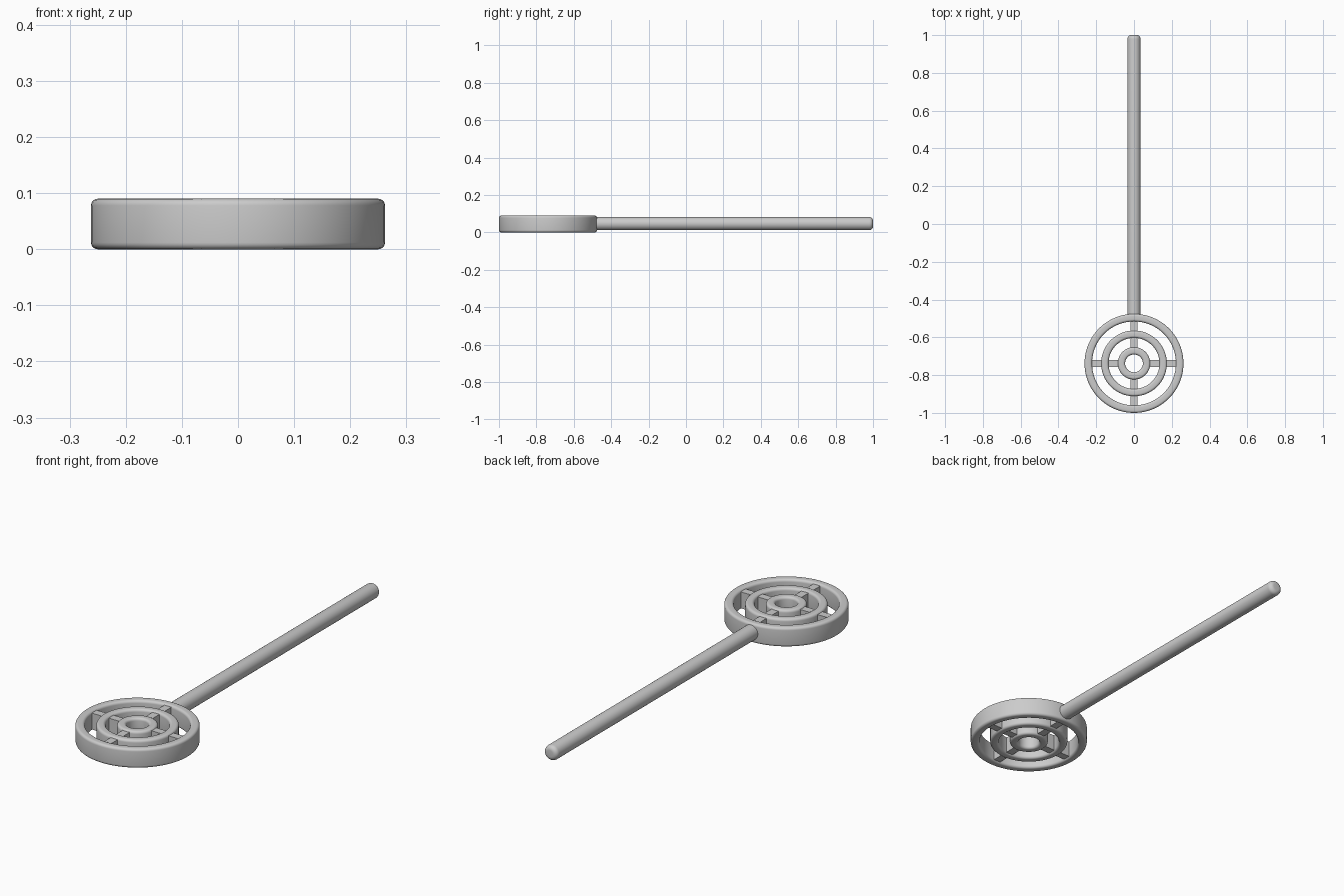
import bpy, bmesh, math
from mathutils import Matrix

if "Cube" in bpy.data.objects:
    bpy.data.objects.remove(bpy.data.objects["Cube"])

CY = -0.738   # centre of the round head
H = 0.09      # head height


def finish(name, bm, angle=40):
    bmesh.ops.recalc_face_normals(bm, faces=bm.faces)
    me = bpy.data.meshes.new(name)
    bm.to_mesh(me)
    bm.free()
    ob = bpy.data.objects.new(name, me)
    bpy.context.collection.objects.link(ob)
    bpy.context.view_layer.objects.active = ob
    ob.select_set(True)
    bpy.ops.object.shade_smooth_by_angle(angle=math.radians(angle))
    ob.select_set(False)
    return ob


def rounded_rect(r0, r1, z0, z1, rad, n=5):
    pts = []
    for k, (x, z) in enumerate([(r1 - rad, z1 - rad), (r0 + rad, z1 - rad),
                                (r0 + rad, z0 + rad), (r1 - rad, z0 + rad)]):
        for i in range(n + 1):
            a = math.pi / 2 * (k + i / n)
            pts.append((x + rad * math.cos(a), z + rad * math.sin(a)))
    return pts


def lathe(name, profile, matrix, steps=96, closed=True):
    """Spin a (radius, height) profile about z, then place it."""
    bm = bmesh.new()
    rings = [[bm.verts.new((r * math.cos(2 * math.pi * s / steps),
                            r * math.sin(2 * math.pi * s / steps), z))
              for s in range(steps)] for r, z in profile]
    pairs = list(zip(rings, rings[1:]))
    if closed:
        pairs.append((rings[-1], rings[0]))
    else:
        bm.faces.new(rings[0])
        bm.faces.new(rings[-1])
    for a, b in pairs:
        for s in range(steps):
            t = (s + 1) % steps
            bm.faces.new((a[s], a[t], b[t], b[s]))
    bm.transform(matrix)
    return finish(name, bm)


# Concentric rings of the head
place = Matrix.Translation((0, CY, 0))
for name, r0, r1 in [("outer_ring", 0.222, 0.262),
                     ("middle_ring", 0.135, 0.174),
                     ("inner_ring", 0.047, 0.086)]:
    lathe(name, rounded_rect(r0, r1, 0, H, 0.012), place)

# Flat spokes bridging the gaps between rings, in four directions
for name, r0, r1 in [("inner_spoke", 0.075, 0.147), ("outer_spoke", 0.162, 0.235)]:
    for k in range(4):
        bm = bmesh.new()
        bmesh.ops.create_cube(bm, size=1)
        bm.transform(Matrix.Diagonal((r1 - r0, 0.036, 0.076, 1)))
        bm.transform(place @ Matrix.Rotation(k * math.pi / 2, 4, 'Z')
                     @ Matrix.Translation(((r0 + r1) / 2, 0, H / 2)))
        finish(f"{name}_{k + 1}", bm, 30)

# Long round handle with a softened end
R, B, Y0, Y1 = 0.035, 0.02, -0.495, 1.0
profile = [(R, 0)] + [(R - B + B * math.cos(a), Y1 - Y0 - B + B * math.sin(a))
                      for a in (math.pi / 2 * i / 6 for i in range(7))]
lathe("handle", profile, Matrix.Translation((0, Y0, 0.047))
      @ Matrix.Rotation(-math.pi / 2, 4, 'X'), 48, False)
